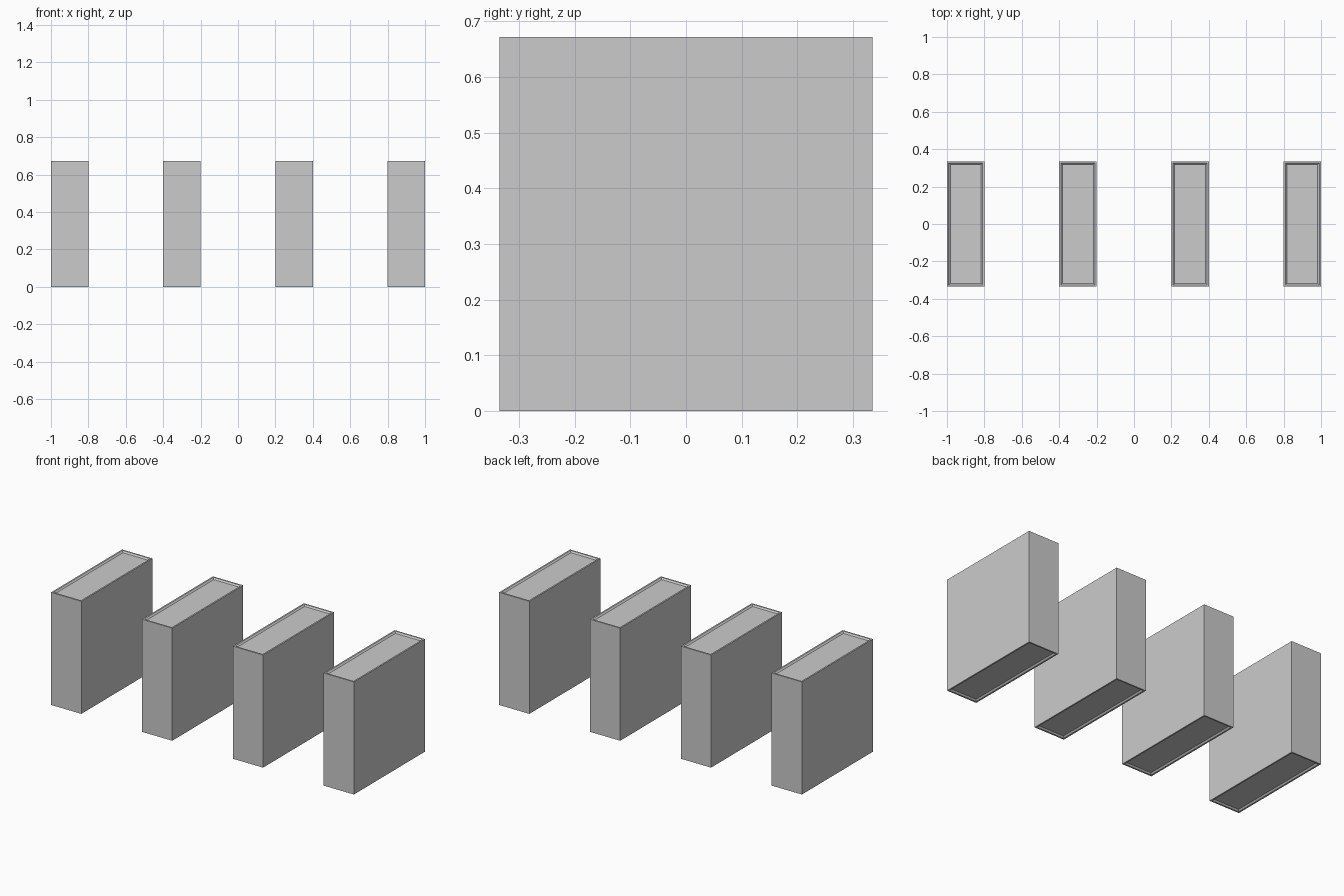
import bpy, bmesh
from mathutils import Vector

if "Cube" in bpy.data.objects:
    bpy.data.objects.remove(bpy.data.objects["Cube"])

W, D, H = 0.2, 0.67, 0.672   # size of one slab
RIM, LIP, DEPTH = 0.013, 0.012, 0.008


def make_slab(name, x):
    bm = bmesh.new()
    bmesh.ops.create_cube(bm, size=1)
    bmesh.ops.scale(bm, vec=Vector((W, D, H)), verts=bm.verts)
    bmesh.ops.translate(bm, vec=Vector((0, 0, H / 2)), verts=bm.verts)
    bm.normal_update()
    # rimmed, slightly recessed panels on the top and bottom
    for cap in [f for f in bm.faces if abs(f.normal.z) > 0.9]:
        bmesh.ops.inset_individual(bm, faces=[cap], thickness=RIM)
        bmesh.ops.inset_individual(bm, faces=[cap], thickness=LIP, depth=-DEPTH)
    mesh = bpy.data.meshes.new(name)
    bm.to_mesh(mesh)
    bm.free()
    obj = bpy.data.objects.new(name, mesh)
    obj.location.x = x
    bpy.context.collection.objects.link(obj)


# row of four evenly spaced slabs
for i in range(4):
    make_slab(f"slab_{i + 1}", -0.9 + 0.6 * i)
